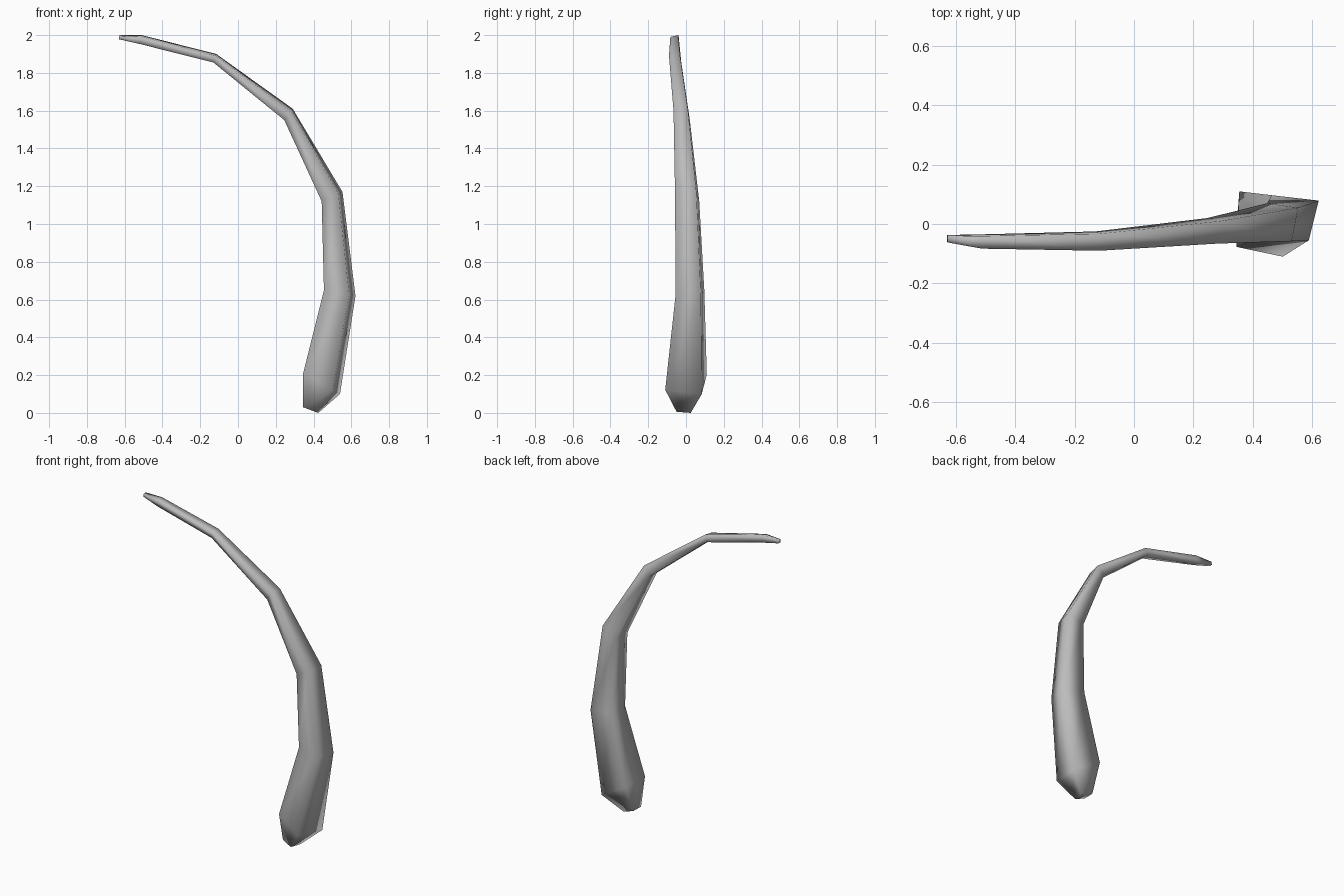
import bpy
import bmesh
from mathutils import Vector

# Remove the default object
default = bpy.data.objects.get("Cube")
if default:
    bpy.data.objects.remove(default, do_unlink=True)


def make_material(name, colour):
    material = bpy.data.materials.new(name)
    material.use_nodes = True
    material.diffuse_color = colour
    shader = material.node_tree.nodes["Principled BSDF"]
    shader.inputs["Base Color"].default_value = colour
    return material


# Cross-section stations from the thick base to the thin tip:
# inner edge (x, z), outer edge (x, z), depth range (front y, back y)
stations = [
    ((.345, .03), (.425, .0), (-.05, .035)),
    ((.345, .21), (.54, .10), (-.11, .11)),
    ((.455, .65), (.622, .62), (-.055, .097)),
    ((.443, 1.12), (.553, 1.17), (-.058, .07)),
    ((.245, 1.55), (.29, 1.61), (-.066, .02)),
    ((-.13, 1.855), (-.115, 1.90), (-.09, -.025)),
    ((-.52, 1.953), (-.51, 2.0), (-.083, -.035)),
    ((-.63, 1.978), (-.628, 2.0), (-.062, -.037)),
]

# Four corners of the slightly twisted square section, as (across, depth)
corners = [(0, .15), (.8, 0), (1, .88), (.05, 1)]


def section_point(station, corner):
    inner, outer, depth = station
    across, back = corner
    x, z = Vector(inner).lerp(Vector(outer), across)
    front_y, back_y = depth
    return Vector((x, front_y + (back_y - front_y) * back, z))


def loft(name, stations, corners, material):
    """Skin the stations into one closed, smooth-shaded tube."""
    bm = bmesh.new()
    rings = [[bm.verts.new(section_point(station, corner)) for corner in corners]
             for station in stations]
    count = len(corners)
    for lower, upper in zip(rings, rings[1:]):
        for i in range(count):
            j = (i + 1) % count
            bm.faces.new((lower[i], lower[j], upper[j], upper[i]))
    # Close both ends
    bm.faces.new(reversed(rings[0]))
    bm.faces.new(rings[-1])
    bmesh.ops.recalc_face_normals(bm, faces=bm.faces)
    for face in bm.faces:
        face.smooth = True
    mesh = bpy.data.meshes.new(name)
    bm.to_mesh(mesh)
    bm.free()
    mesh.materials.append(material)
    part = bpy.data.objects.new(name, mesh)
    bpy.context.collection.objects.link(part)
    return part


grey = make_material("plain grey", (.5, .5, .5, 1))
loft("curved_tapered_stem", stations, corners, grey)
